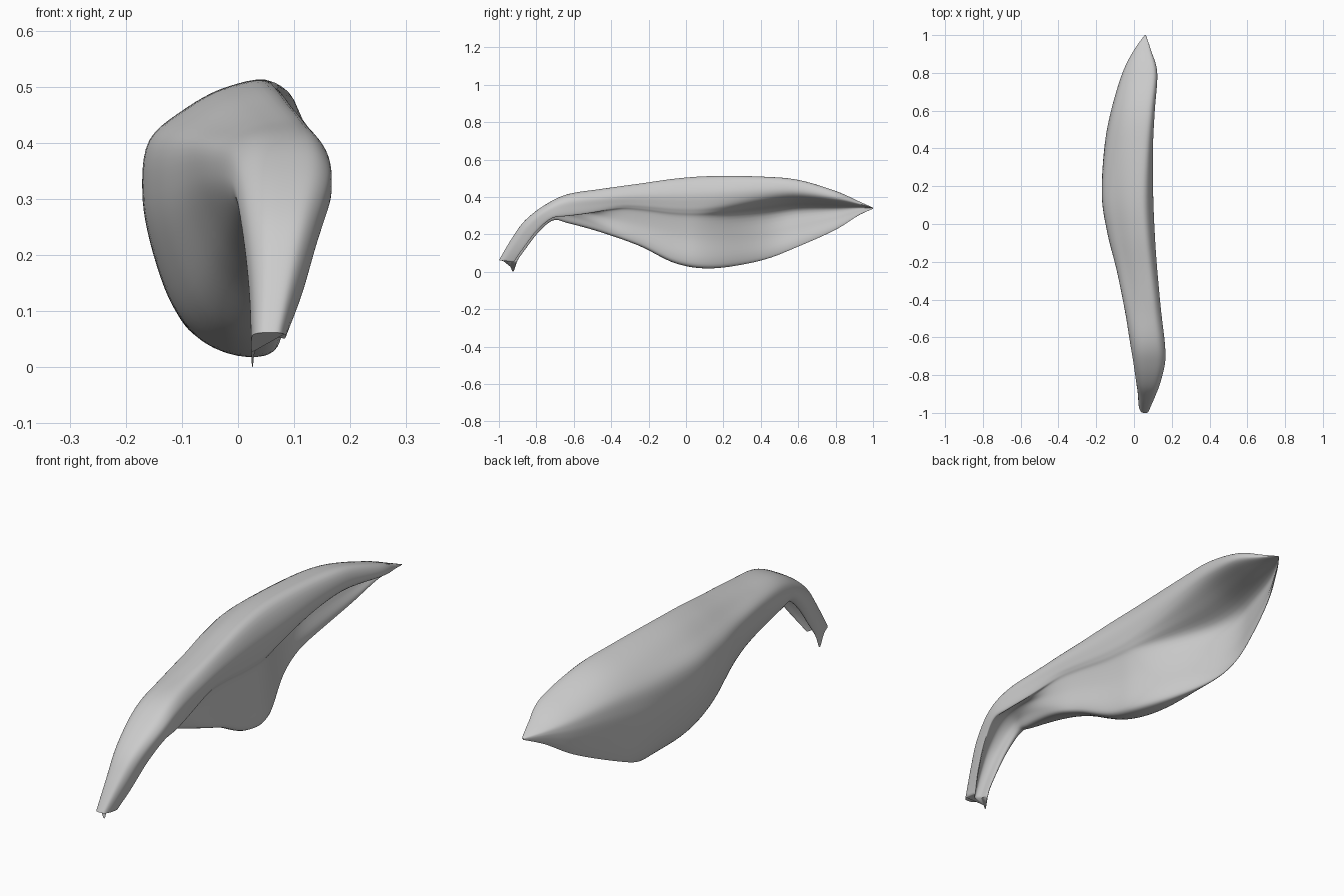
import bpy, bmesh, math

if "Cube" in bpy.data.objects:
    bpy.data.objects.remove(bpy.data.objects["Cube"])

# Stations along the leaf: top ridge (y, z), bottom edge (y, z), left x, right x
STATIONS = [
    (-1.00, .062, -.91, .05, .024, .085),
    (-.93, .18, -.86, .12, .020, .115),
    (-.86, .275, -.79, .21, .010, .142),
    (-.75, .36, -.71, .275, -.003, .165),
    (-.63, .415, -.63, .26, -.02, .164),
    (-.45, .442, -.45, .21, -.05, .142),
    (-.25, .468, -.25, .14, -.09, .122),
    (-.05, .495, -.05, .045, -.14, .108),
    (.15, .508, .15, .02, -.170, .10),
    (.40, .505, .40, .06, -.157, .10),
    (.60, .488, .60, .135, -.12, .11),
    (.80, .43, .80, .225, -.06, .123),
    (.92, .378, .92, .30, .00, .09),
    (1.0, .343, 1.0, .337, .057, .063),
]
# Unit cross-sections: right side, over the top, left side, lower edge, inner wall
STALK = [(1, .5), (.96, .77), (.8, .97), (.5, 1), (.25, .95), (.08, .77), (0, .5),
         (0, .27), (.05, .1), (.12, 0), (.2, .05), (.3, .35), (.55, .5), (.8, .3), (.97, .12)]
BODY = [(.98, .68), (1, .84), (.84, 1), (.55, .98), (.28, .9), (.04, .79), (0, .6),
        (.07, .40), (.25, .16), (.5, .03), (.82, 0), (.9, .1), (.86, .33), (.89, .54), (.94, .61)]
MOUTH = [(.92, .76), (1, .87), (.9, 1), (.6, .99), (.3, .91), (.07, .77), (0, .6),
         (0, .42), (.03, .25), (.07, .1), (.12, 0), (.14, .1), (.09, .32), (.1, .57), (.6, .67)]
STEPS = 5


def spline(pts, steps, closed=False):
    """Catmull-Rom interpolation of a list of equal-length tuples."""
    out, n = [], len(pts)

    def at(i):
        return pts[i % n] if closed else pts[min(max(i, 0), n - 1)]
    for i in range(n if closed else n - 1):
        quad = at(i - 1), at(i), at(i + 1), at(i + 2)
        for s in range(steps):
            t = s / steps
            out.append(tuple(
                .5 * (2 * q + (r - p) * t + (2 * p - 5 * q + 4 * r - w) * t * t
                      + (3 * q - p - 3 * r + w) * t ** 3)
                for p, q, r, w in zip(*quad)))
    return out if closed else out + [pts[-1]]


def ramp(y, a, b):
    t = min(max((y - a) / (b - a), 0), 1)
    return t * t * (3 - 2 * t)


def mix(a, b, t):
    return a + (b - a) * t


rings = [spline(p, STEPS, True) for p in (STALK, BODY, MOUTH)]
bm = bmesh.new()
rows = []
for ty, tz, by, bz, left, right in spline(STATIONS, 7):
    # Grooved stalk turns into a closed body, which opens to a cupped blade
    k1, k2 = ramp(ty, -.8, -.3), ramp(ty, .02, .6)
    row = []
    for j, (s, b, m) in enumerate(zip(*rings)):
        u, v = (mix(mix(s[i], b[i], k1), m[i], k2) for i in (0, 1))
        y, z = mix(by, ty, v), mix(bz, tz, v)
        # Torn spike on the cut end of the stalk
        z -= .052 * math.exp(-((j - 7.6 * STEPS) / 5) ** 2 - (len(rows) / 2) ** 2)
        row.append(bm.verts.new((mix(left, right, u), y, z)))
    rows.append(row)
for r0, r1 in zip(rows, rows[1:]):
    for j in range(len(r0)):
        i = (j + 1) % len(r0)
        bm.faces.new((r0[j], r0[i], r1[i], r1[j])).smooth = True
# End caps: cut stalk and pointed tip
bm.faces.new(rows[0])
bm.faces.new(rows[-1])
bmesh.ops.recalc_face_normals(bm, faces=bm.faces)

# Curled leaf
mesh = bpy.data.meshes.new("curled_leaf")
bm.to_mesh(mesh)
bm.free()
leaf = bpy.data.objects.new("curled_leaf", mesh)
bpy.context.collection.objects.link(leaf)
bpy.context.view_layer.objects.active = leaf
leaf.select_set(True)
bpy.ops.object.shade_smooth_by_angle(angle=math.radians(60))
